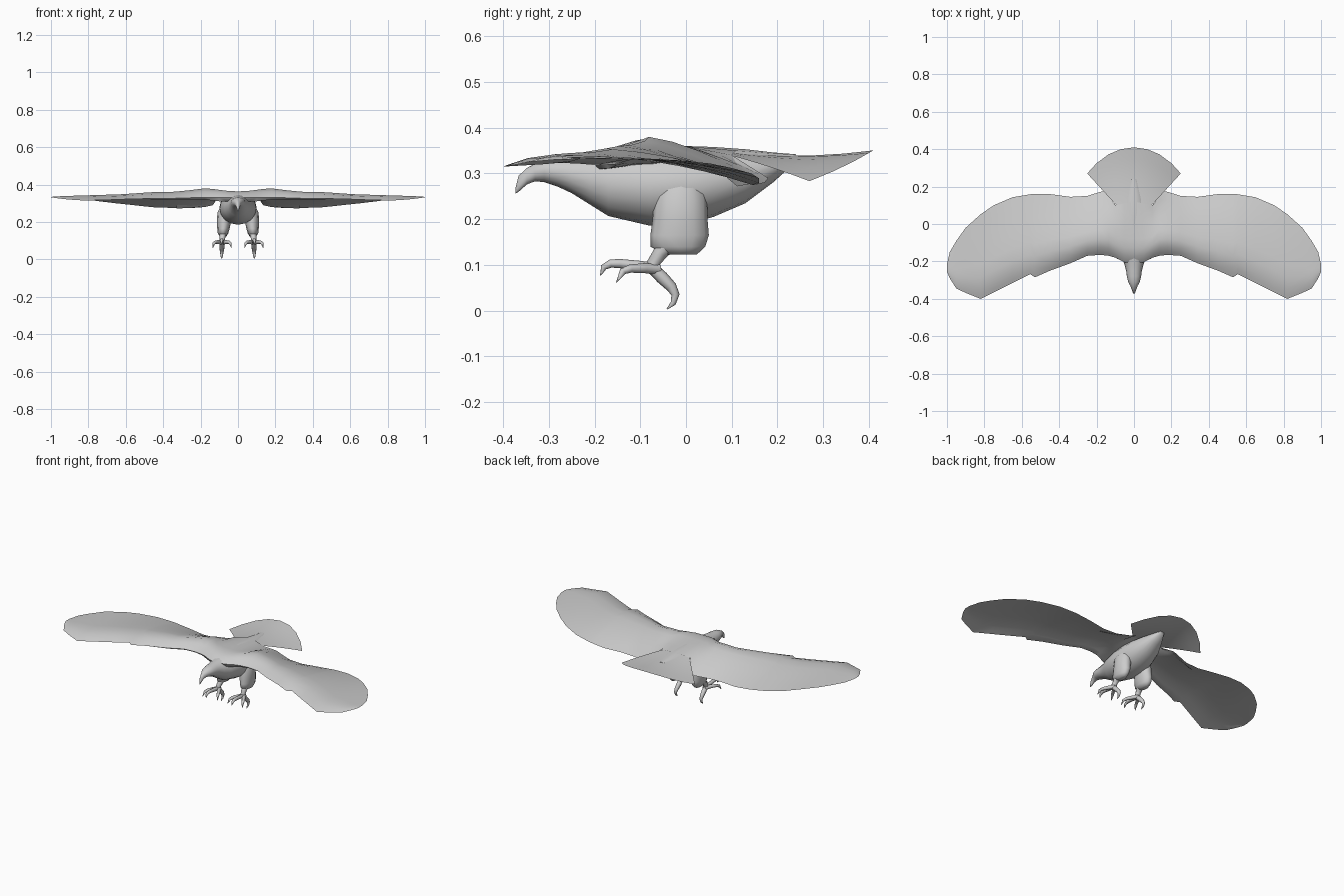
import bpy, bmesh, math
from mathutils import Vector

grey = bpy.data.materials.new("feather_grey")
grey.diffuse_color = (0.6, 0.6, 0.6, 1)


def loft(name, rings, closed=True, caps=False, mirror=False, angle=60):
    """Skin a list of equal-length point rows into one smooth object."""
    bm = bmesh.new()
    rows = [[bm.verts.new(p) for p in r] for r in rings]
    n = len(rows[0])
    for a, b in zip(rows, rows[1:]):
        for i in range(n if closed else n - 1):
            j = (i + 1) % n
            bm.faces.new((a[i], a[j], b[j], b[i]))
    if caps:
        bm.faces.new(rows[0])
        bm.faces.new(rows[-1])
    bmesh.ops.remove_doubles(bm, verts=bm.verts, dist=0.0002)
    bmesh.ops.recalc_face_normals(bm, faces=bm.faces)
    mesh = bpy.data.meshes.new(name)
    bm.to_mesh(mesh)
    bm.free()
    obj = bpy.data.objects.new(name, mesh)
    bpy.context.collection.objects.link(obj)
    mesh.materials.append(grey)
    bpy.ops.object.select_all(action='DESELECT')
    obj.select_set(True)
    bpy.context.view_layer.objects.active = obj
    bpy.ops.object.shade_smooth_by_angle(angle=math.radians(angle))
    if mirror:
        obj.modifiers.new("mirror", 'MIRROR')
    return obj


def circle(n):
    return [(math.cos(2 * math.pi * i / n), math.sin(2 * math.pi * i / n)) for i in range(n)]


def tube(name, path, radii, n=8):
    """Tapered limb along a path, mirrored to the other side."""
    pts = [Vector(p) for p in path]
    rings = []
    for i, p in enumerate(pts):
        d = (pts[min(i + 1, len(pts) - 1)] - pts[max(i - 1, 0)]).normalized()
        u = Vector((1, 0, 0))
        u = (u - d * u.dot(d)).normalized()
        v = d.cross(u)
        rings.append([p + (u * c + v * s) * radii[i] for c, s in circle(n)])
    return loft(name, rings, caps=True, mirror=True)


# body with head and hooked beak: y, bottom z, top z, half width
body = [(-.373, .256, .268, .002), (-.366, .260, .295, .007), (-.348, .276, .312, .013),
        (-.330, .283, .322, .020), (-.31, .281, .331, .031), (-.28, .271, .335, .038),
        (-.25, .257, .338, .042), (-.21, .232, .342, .053), (-.17, .207, .348, .073),
        (-.08, .186, .358, .098), (0, .188, .36, .1), (.06, .205, .358, .09),
        (.13, .235, .353, .07), (.19, .280, .346, .042), (.24, .325, .342, .015)]
loft("body", [[(w * c, y, (b + t) / 2 + (t - b) / 2 * s) for c, s in circle(16)]
              for y, b, t, w in body], caps=True)

# wings: x, leading y, trailing y, leading z, crest z, trailing z, thickness
wing = [(0, -.21, .12, .33, .364, .352, .05), (.05, -.205, .11, .33, .366, .35, .05),
        (.10, -.18, .10, .33, .372, .34, .05), (.135, -.17, .18, .33, .377, .29, .045),
        (.18, -.165, .172, .33, .38, .28, .04), (.25, -.17, .15, .33, .371, .275, .035),
        (.34, -.21, .145, .327, .362, .275, .03), (.45, -.25, .16, .326, .36, .279, .022),
        (.53, -.285, .16, .324, .355, .287, .015), (.555, -.268, .159, .324, .353, .29, .008),
        (.65, -.315, .143, .32, .347, .30, .003), (.75, -.365, .10, .317, .345, .312, .002),
        (.82, -.40, .052, .315, .342, .322, .002), (.9, -.368, -.02, .32, .34, .329, .002),
        (.95, -.345, -.09, .325, .338, .331, .002), (.985, -.29, -.15, .33, .336, .332, .002),
        (1.0, -.255, -.215, .332, .334, .333, .001)]
steps = [0, .04, .12, .25, .4, .55, .7, .85, 1]


def wing_ring(x, yl, yt, zl, zp, zt, th):
    top, low = [], []
    for u in steps:
        if u < .25:
            z = zl + (zp - zl) * math.sin(math.pi / 2 * u / .25)
        else:
            z = zp + (zt - zp) * ((u - .25) / .75) ** 1.4
        y = yl + (yt - yl) * u
        top.append((x, y, z))
        if 0 < u < 1:
            low.append((x, y, z - max(.0015, th * math.sin(math.pi * min(1, u ** .5)))))
    return top + low[::-1]


loft("wing", [wing_ring(*w) for w in wing], mirror=True)

# small loose feathers under the trailing and leading edges
loft("inner_feather", [[(.14, .12, .31), (.14, .178, .288)], [(.23, .09, .31), (.23, .14, .277)],
                       [(.33, .09, .29), (.33, .112, .272)]], closed=False, mirror=True)

# fan tail, drooping towards its corners
arc = [(0, .41), (.07, .4), (.135, .373), (.2, .325), (.25, .27)]
edge = [(-x, y) for x, y in arc[:0:-1]] + arc
rows = []
for k in range(6):
    f = k / 5
    row = []
    for i, (ex, ey) in enumerate(edge):
        rx, ry = .085 * (i - 4) / 4, .09
        x, y = rx + (ex - rx) * f, ry + (ey - ry) * f
        row.append((x, y, .339 + .4 * (y - .24) ** 2 - .9 * x * x))
    rows.append(row)
loft("tail", rows, closed=False)

# thighs: z, centre y, half depth, centre x, half width
thigh = [(.29, -.01, .045, .06, .03), (.25, -.012, .058, .07, .04), (.2, -.013, .06, .075, .038),
         (.165, -.014, .064, .078, .033), (.14, -.018, .06, .08, .028), (.123, -.01, .034, .08, .018)]
loft("thigh", [[(x + w * c, y + d * s, z) for c, s in circle(12)]
               for z, y, d, x, w in thigh], caps=True, mirror=True)

# shins, toes and claws
tube("shin", [(.08, -.04, .15), (.082, -.057, .125), (.085, -.072, .103), (.085, -.07, .085)],
     [.024, .016, .014, .013])
tube("middle_toe", [(.085, -.06, .09), (.086, -.10, .098), (.087, -.145, .103), (.088, -.165, .103),
                    (.088, -.18, .095), (.088, -.187, .077)], [.013, .011, .010, .009, .007, .001])
for name, side in (("inner_toe", -1), ("outer_toe", 1)):
    tube(name, [(.085, -.06, .09), (.085 + side * .018, -.09, .093), (.085 + side * .036, -.122, .092),
                (.085 + side * .044, -.138, .086), (.085 + side * .05, -.152, .062)],
         [.012, .011, .009, .008, .001])
tube("back_toe", [(.085, -.075, .095), (.085, -.052, .072), (.086, -.032, .052),
                  (.087, -.023, .035), (.087, -.028, .016), (.087, -.042, .003)],
     [.013, .014, .012, .009, .006, .001])
